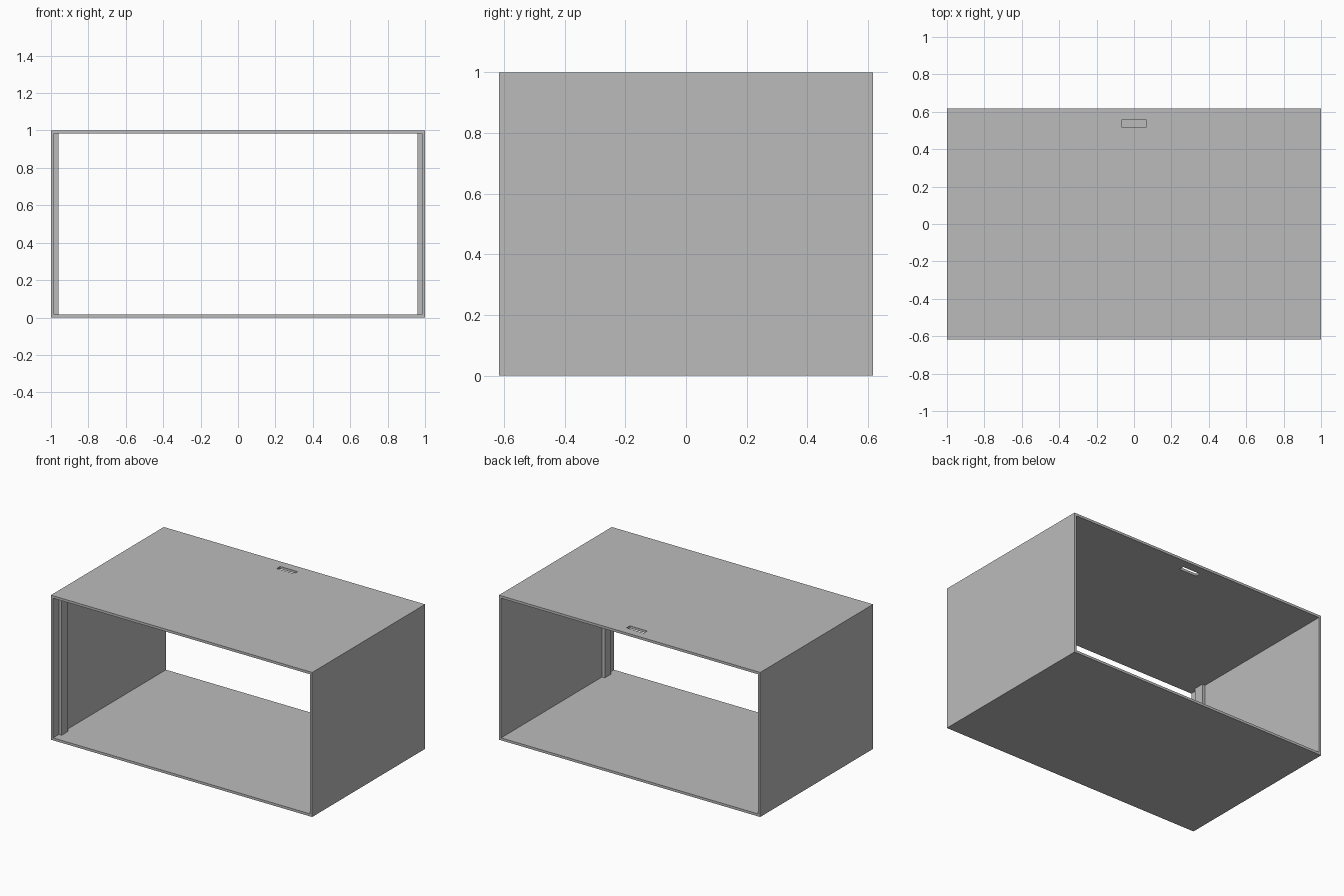
import bpy

# Remove the default cube
default = bpy.data.objects.get("Cube")
if default:
    bpy.data.objects.remove(default, do_unlink=True)

WIDTH, DEPTH, HEIGHT, WALL = 2.0, 1.234, 1.0, 0.017
FRONT = -DEPTH / 2

grey = bpy.data.materials.new("plain_grey")
grey.use_nodes = True
colour = (0.5, 0.5, 0.5, 1)
grey.diffuse_color = colour
grey.node_tree.nodes["Principled BSDF"].inputs["Base Color"].default_value = colour


def box(name, low, high):
    """Box between two opposite corners."""
    bpy.ops.mesh.primitive_cube_add(size=1)
    obj = bpy.context.object
    obj.name = name
    for v in obj.data.vertices:
        v.co = [h if c > 0 else l for c, l, h in zip(v.co, low, high)]
    obj.data.materials.append(grey)
    return obj


def cut(target, cutter):
    """Subtract the cutter, then discard it."""
    cutter.hide_render = True
    mod = target.modifiers.new("cut", "BOOLEAN")
    mod.operation = "DIFFERENCE"
    mod.solver = "EXACT"
    mod.object = cutter
    bpy.context.view_layer.objects.active = target
    bpy.ops.object.modifier_apply(modifier=mod.name)
    bpy.data.objects.remove(cutter, do_unlink=True)


# Outer shell, open at front and back
shell = box("shell", (-WIDTH / 2, FRONT, 0), (WIDTH / 2, -FRONT, HEIGHT))
inner = WIDTH / 2 - WALL
cut(shell, box("opening", (-inner, -1, WALL), (inner, 1, HEIGHT - WALL)))

# Small slot through the top panel near the back
cut(shell, box("slot", (-0.067, 0.519, 0.9), (0.067, 0.556, 1.1)))

# Upright rails inside the side walls, set back from the front
for side, name in ((-1, "right_rail"), (1, "left_rail")):
    xs = sorted((side * inner, side * (inner - 0.022)))
    box(name, (xs[0], FRONT + 0.062, WALL), (xs[1], FRONT + 0.132, HEIGHT - WALL))
